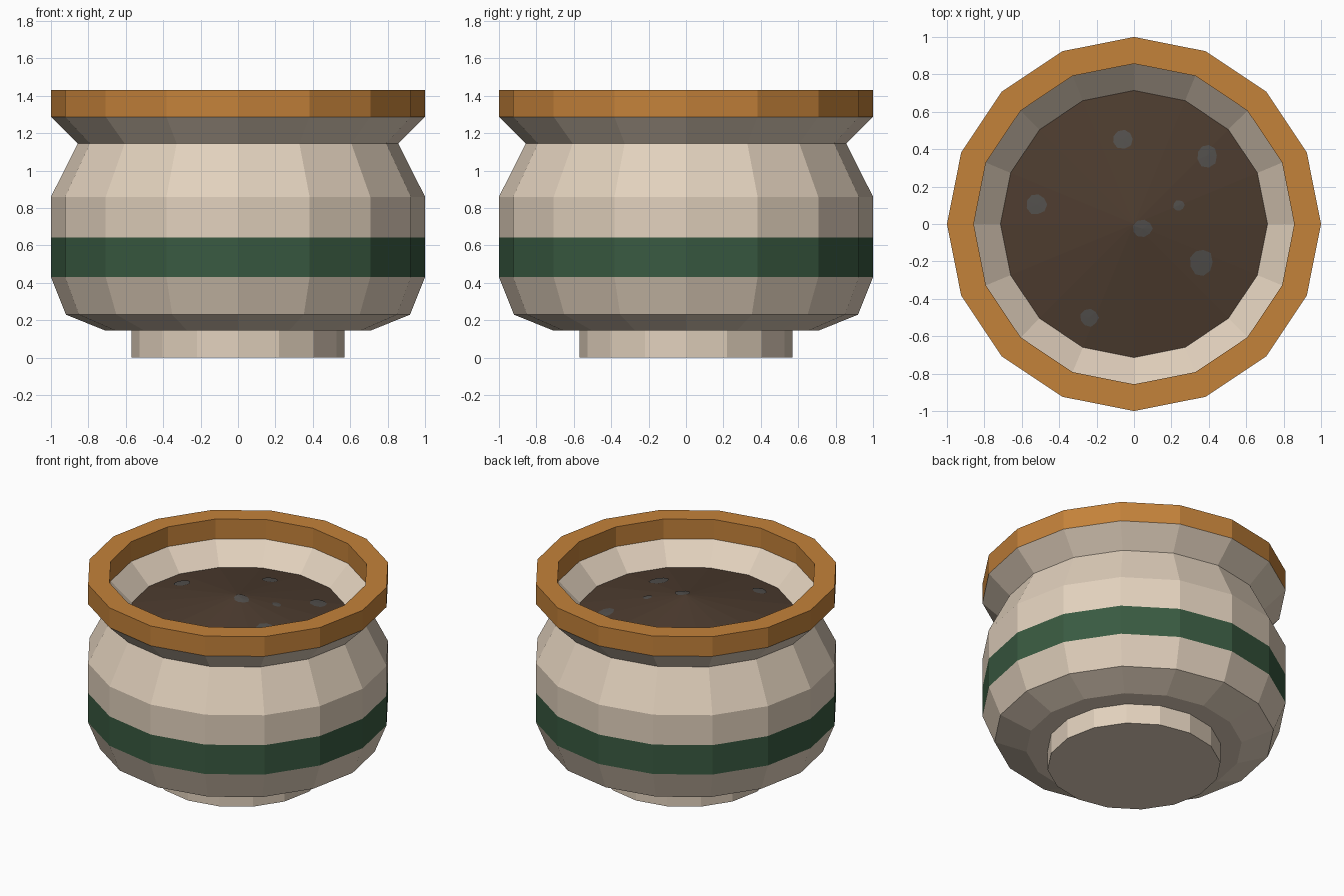
import bpy, bmesh, math, random

if "Cube" in bpy.data.objects:
    bpy.data.objects.remove(bpy.data.objects["Cube"])

random.seed(4)
N = 16


def material(name, rgb):
    # sRGB 0-255 to linear
    lin = [c / 255 / 12.92 if c < 10 else ((c / 255 + 0.055) / 1.055) ** 2.4 for c in rgb]
    m = bpy.data.materials.new(name)
    m.diffuse_color = (*lin, 1)
    m.use_nodes = True
    m.node_tree.nodes["Principled BSDF"].inputs["Base Color"].default_value = m.diffuse_color
    return m


CREAM = material("cream clay", (226, 209, 189))
GREEN = material("dark green glaze", (57, 90, 65))
ORANGE = material("ochre rim", (196, 130, 58))
SOIL = material("brown soil", (77, 60, 47))
STONE = material("grey pebble", (82, 79, 76))


def finish(bm, name, mats):
    me = bpy.data.meshes.new(name)
    bm.to_mesh(me)
    bm.free()
    for m in mats:
        me.materials.append(m)
    ob = bpy.data.objects.new(name, me)
    bpy.context.collection.objects.link(ob)
    return ob


def lathe(name, profile, mats, rule=lambda z: 0):
    """Spin (r, z) points from bottom centre, outwards and up."""
    bm = bmesh.new()
    rings = []
    for r, z in profile:
        if r == 0:
            rings.append([bm.verts.new((0, 0, z))] * N)
        else:
            rings.append([bm.verts.new((r * math.cos(2 * math.pi * i / N),
                                        r * math.sin(2 * math.pi * i / N), z)) for i in range(N)])
    for a, b in zip(rings, rings[1:]):
        for i in range(N):
            j = (i + 1) % N
            f = bm.faces.new(list(dict.fromkeys((a[i], a[j], b[j], b[i]))))
            f.material_index = rule(f.calc_center_median().z)
    return finish(bm, name, mats)


# Pot: foot, belly with green band, neck, flared ochre rim, inner slope
def pot_colour(z):
    return 1 if 0.44 < z < 0.64 else 2 if z > 1.29 else 0


lathe("pot", [(0, 0), (0.57, 0), (0.57, 0.145), (0.71, 0.145), (0.92, 0.23),
              (1, 0.43), (1, 0.643), (1, 0.86), (0.857, 1.145), (1, 1.287), (1, 1.43),
              (0.857, 1.43), (0.857, 1.287), (0.714, 1.145)],
      [CREAM, GREEN, ORANGE], pot_colour)

# Soil: low faceted mound
R, Z, H = 0.714, 1.145, 0.13
lathe("soil", [(R, Z), (0, Z + H)], [SOIL])


def soil_height(x, y):
    rho = max(x * math.cos(a) + y * math.sin(a)
              for a in ((i + 0.5) * 2 * math.pi / N for i in range(N)))
    return Z + H * (1 - rho / (R * math.cos(math.pi / N)))


# Pebbles: thin irregular plates following the mound
for n, (cx, cy, rx, ry) in enumerate([(-0.06, 0.455, 0.055, 0.05), (0.39, 0.365, 0.055, 0.06),
                                      (-0.52, 0.105, 0.053, 0.055), (0.24, 0.10, 0.03, 0.028),
                                      (0.045, -0.025, 0.052, 0.045), (0.36, -0.205, 0.062, 0.073),
                                      (-0.24, -0.50, 0.048, 0.048)]):
    bm = bmesh.new()
    centre = bm.verts.new((cx, cy, soil_height(cx, cy) + 0.005))
    ring = []
    for i in range(9):
        a = 2 * math.pi * i / 9
        k = random.uniform(0.92, 1.1)
        x, y = cx + rx * k * math.cos(a), cy + ry * k * math.sin(a)
        ring.append(bm.verts.new((x, y, soil_height(x, y) + 0.004)))
    for i in range(9):
        bm.faces.new((centre, ring[i], ring[(i + 1) % 9]))
    finish(bm, f"pebble_{n + 1}", [STONE])
